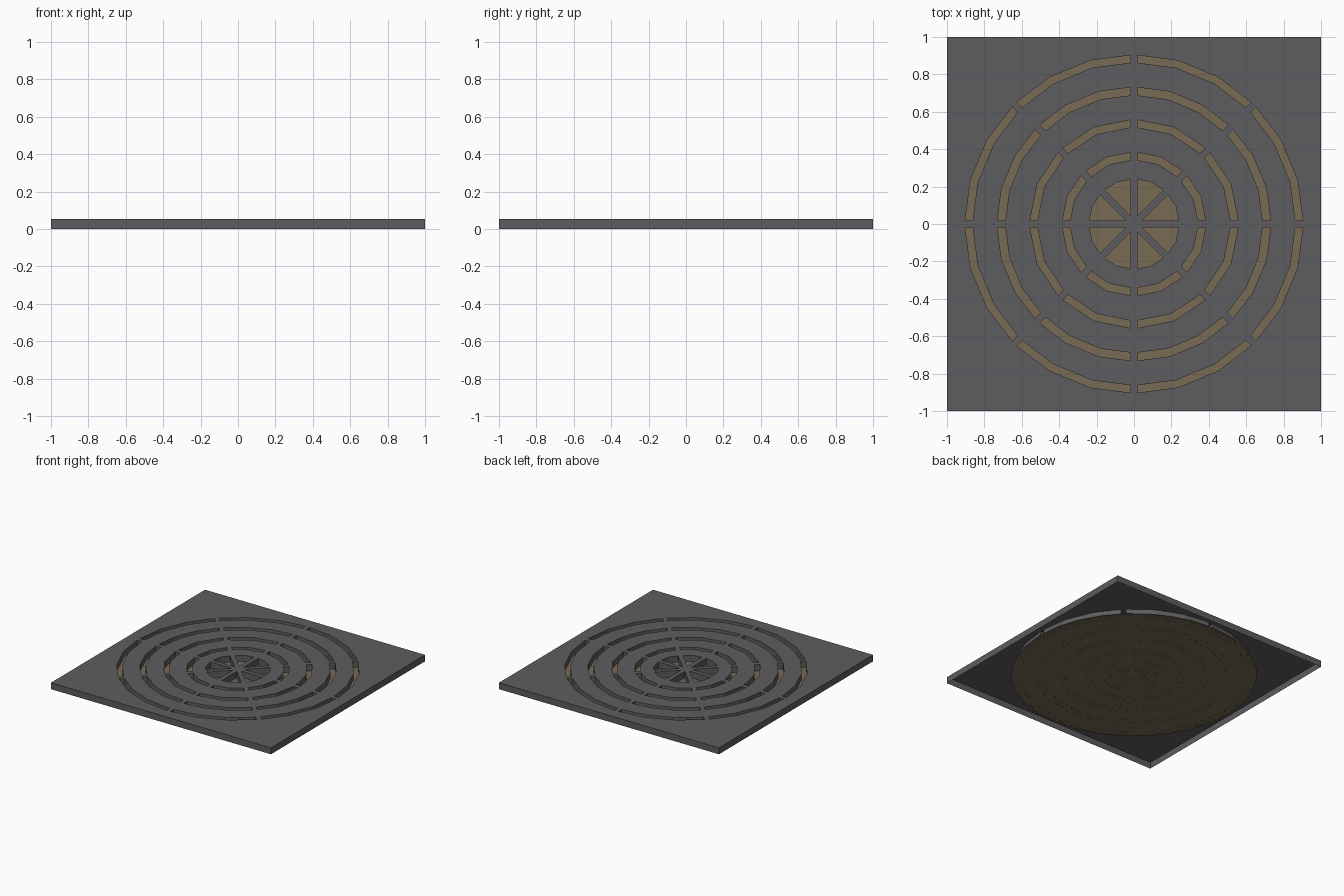
import bpy, bmesh
from math import sin, cos, tan, pi, radians
from mathutils import Matrix, Vector

if "Cube" in bpy.data.objects:
    bpy.data.objects.remove(bpy.data.objects["Cube"])

H = 0.053      # height of the plate
G = 0.018      # half width of the bridges between slots


def material(name, color):
    m = bpy.data.materials.new(name)
    m.diffuse_color = (*color, 1)
    m.use_nodes = True
    m.node_tree.nodes["Principled BSDF"].inputs["Base Color"].default_value = m.diffuse_color
    return m


def add_object(name, bm, mat):
    me = bpy.data.meshes.new(name)
    bm.to_mesh(me)
    bm.free()
    me.materials.append(mat)
    ob = bpy.data.objects.new(name, me)
    bpy.context.collection.objects.link(ob)


def arc(r, sides):
    """One eighth of a polygon ring, trimmed by the bridges at both ends."""
    s = 2 * pi / sides
    x = r - r * (1 - cos(s)) * G / (r * sin(s))
    inner = [(r * cos(k * s), r * sin(k * s)) for k in range(1, sides // 8)]
    c = cos(pi / 4)
    return [(x, G)] + inner + [(c * (x + G), c * (x - G))]


# slot outlines for one eighth: four rings and a central wedge
slots = [arc(ro, n) + arc(ri, n)[::-1] for ro, ri, n in
         [(0.905, 0.865, 24), (0.733, 0.69, 24), (0.56, 0.52, 16), (0.386, 0.345, 16)]]
slots.append(arc(0.242, 16) + [(G / tan(pi / 8), G)])

# grate: top sheet with slots, every edge folded down into a wall
bm = bmesh.new()


def loop(points):
    vs = [bm.verts.new((p[0], p[1], H)) for p in points]
    return [bm.edges.new((vs[i - 1], vs[i])) for i in range(len(vs))]


outline = loop([(-1, -1), (1, -1), (1, 1), (-1, 1)])
for i in range(8):
    rot = Matrix.Rotation(radians(45 * i), 3, 'Z')
    for s in slots:
        outline += loop([rot @ Vector((x, y, 0)) for x, y in s])
bmesh.ops.triangle_fill(bm, edges=outline, use_beauty=True, normal=(0, 0, 1))
ext = bmesh.ops.extrude_edge_only(bm, edges=[e for e in bm.edges if e.is_boundary])
for v in ext['geom']:
    if isinstance(v, bmesh.types.BMVert):
        v.co.z = 0
bmesh.ops.recalc_face_normals(bm, faces=bm.faces)
if max(bm.faces, key=lambda f: f.calc_center_median().z).normal.z < 0:
    bmesh.ops.reverse_faces(bm, faces=bm.faces)
add_object("grate", bm, material("dark_metal", (0.11, 0.11, 0.115)))

# floor disc closing the slots from below
bm = bmesh.new()
bmesh.ops.create_circle(bm, cap_ends=True, segments=32, radius=0.926)
bmesh.ops.translate(bm, verts=bm.verts, vec=(0, 0, 0.001))
add_object("floor_disc", bm, material("brown_floor", (0.19, 0.145, 0.09)))
